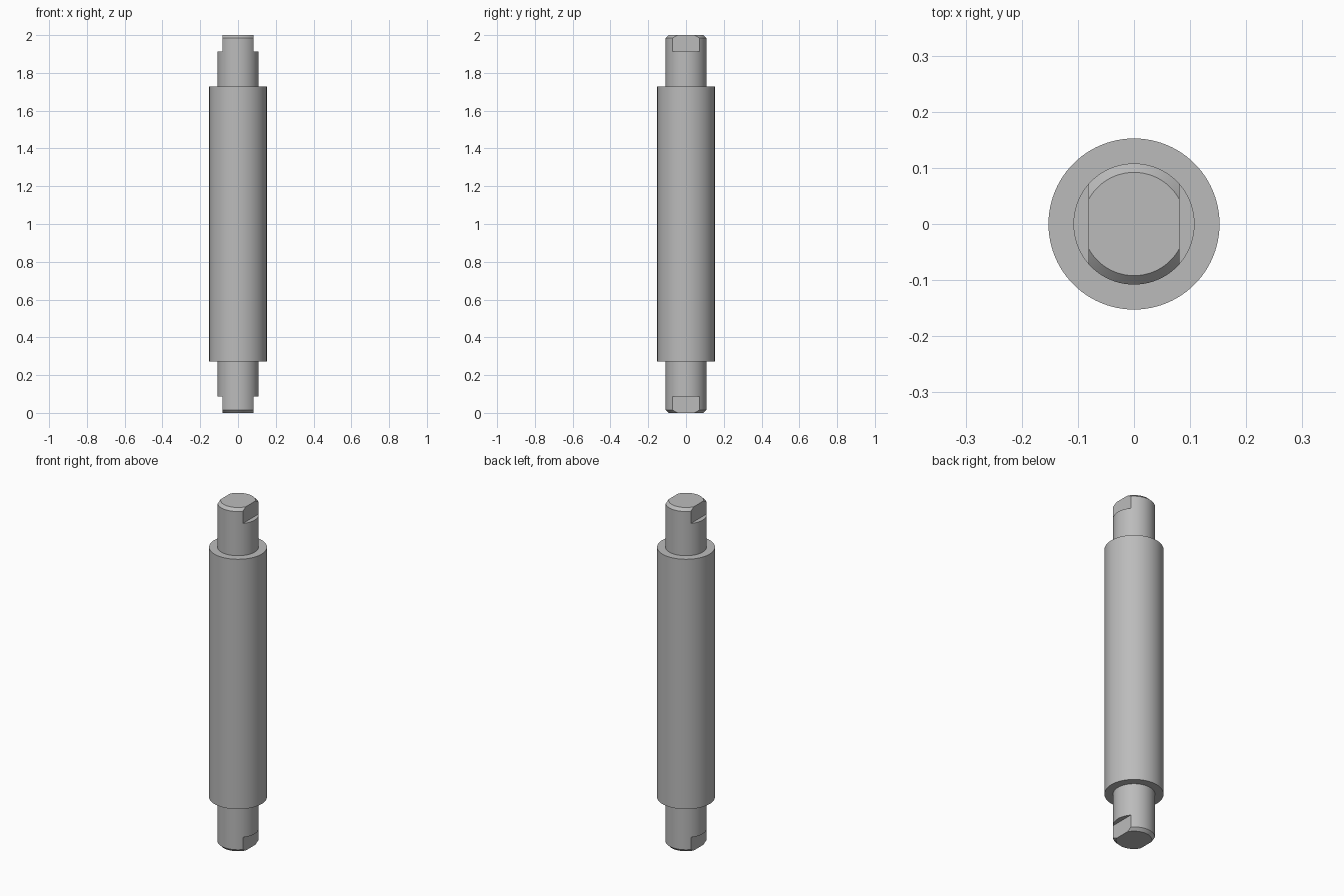
import bpy
import bmesh
import math

if "Cube" in bpy.data.objects:
    bpy.data.objects.remove(bpy.data.objects["Cube"])

LENGTH = 2.0
BODY_R, JOURNAL_R, TIP_R = 0.1525, 0.108, 0.092
SHOULDER = 0.273      # height of the body shoulder above the end
CHAMFER = 0.016
FLAT_X, FLAT_LEN = 0.081, 0.087

steel = bpy.data.materials.new("light_grey_steel")
steel.use_nodes = True
grey = (0.5, 0.5, 0.5, 1)
steel.diffuse_color = grey
steel.node_tree.nodes["Principled BSDF"].inputs["Base Color"].default_value = grey


def add_object(name, bm):
    bmesh.ops.recalc_face_normals(bm, faces=bm.faces)
    mesh = bpy.data.meshes.new(name)
    bm.to_mesh(mesh)
    bm.free()
    mesh.materials.append(steel)
    obj = bpy.data.objects.new(name, mesh)
    bpy.context.collection.objects.link(obj)
    return obj


# Turned shaft: a half profile, mirrored end to end and spun around z
half = [(0, 0), (TIP_R, 0), (JOURNAL_R, CHAMFER),
        (JOURNAL_R, SHOULDER), (BODY_R, SHOULDER)]
profile = half + [(r, LENGTH - z) for r, z in reversed(half)]
bm = bmesh.new()
verts = [bm.verts.new((r, 0, z)) for r, z in profile]
edges = [bm.edges.new(pair) for pair in zip(verts, verts[1:])]
bmesh.ops.spin(bm, geom=verts + edges, cent=(0, 0, 0), axis=(0, 0, 1),
               angle=math.tau, steps=96)
bmesh.ops.remove_doubles(bm, verts=bm.verts, dist=1e-5)
shaft = add_object("shaft", bm)

# Wrench flats: a block on each side of each end, cut away
size = 0.2
bm = bmesh.new()
for side in (-1, 1):
    for z in (FLAT_LEN - size / 2, LENGTH - FLAT_LEN + size / 2):
        cube = bmesh.ops.create_cube(bm, size=size)["verts"]
        bmesh.ops.scale(bm, verts=cube, vec=(1, 2, 1))
        bmesh.ops.translate(bm, verts=cube, vec=(side * (FLAT_X + size / 2), 0, z))
cutter = add_object("flat_cutter", bm)
cutter.hide_render = True

cut = shaft.modifiers.new("wrench_flats", "BOOLEAN")
cut.operation = "DIFFERENCE"
cut.solver = "EXACT"
cut.object = cutter
bpy.ops.object.select_all(action="DESELECT")
bpy.context.view_layer.objects.active = shaft
shaft.select_set(True)
bpy.ops.object.modifier_apply(modifier=cut.name)
bpy.data.objects.remove(cutter)

# Smooth barrels with crisp shoulders, chamfers and flats
bpy.ops.object.shade_smooth_by_angle(angle=math.radians(25))
